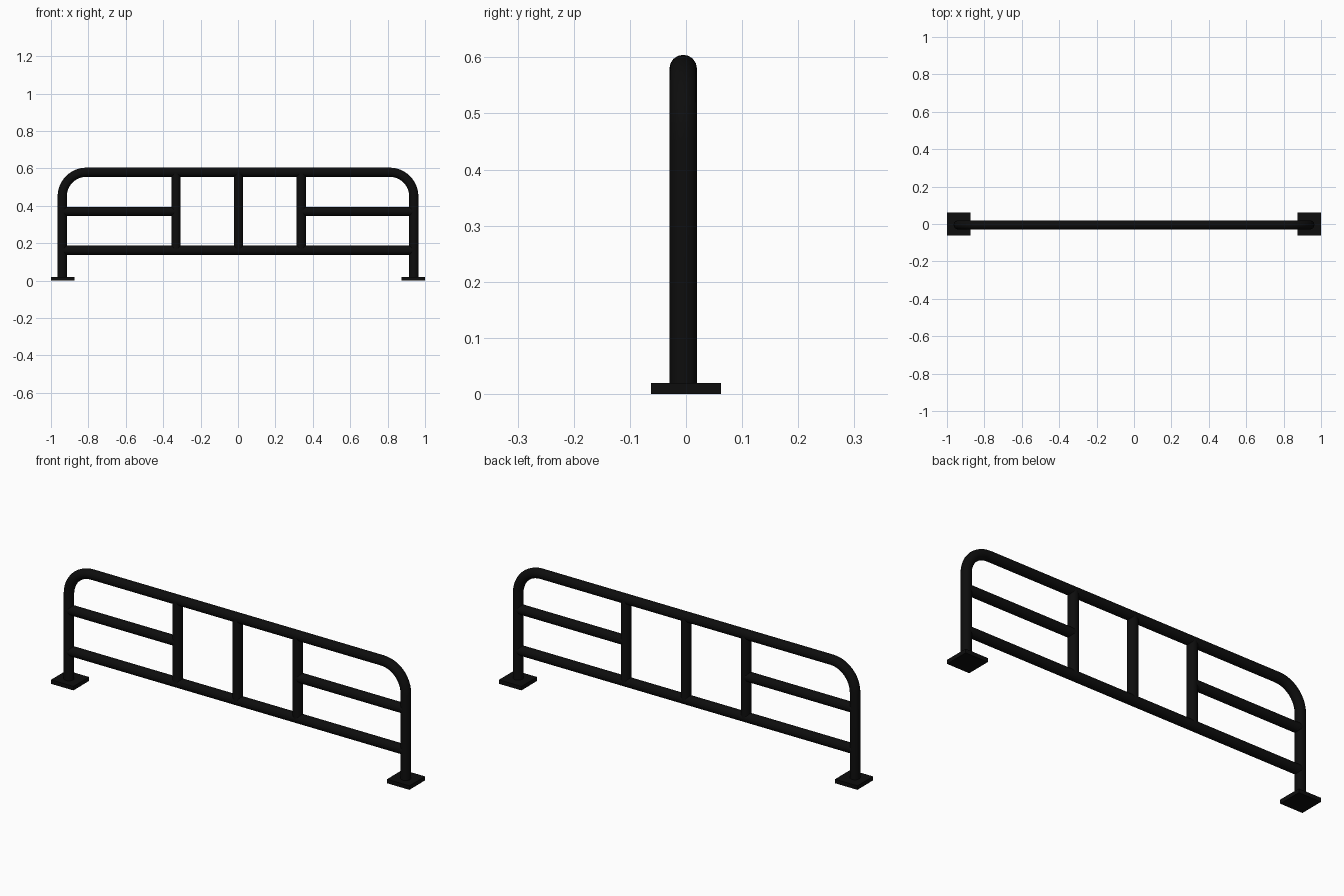
import bpy
from math import sin, cos, pi

if "Cube" in bpy.data.objects:
    bpy.data.objects.remove(bpy.data.objects["Cube"])

R = 0.0245            # tube radius
Y = -0.005            # tube centre plane
POST_X, TOP_Z, BEND = 0.94, 0.58, 0.13
LOW_Z, MID_Z = 0.163, 0.37
BAR_X, MID_X = 0.335, 0.003

black = bpy.data.materials.new("black_paint")
black.diffuse_color = (0.004, 0.004, 0.004, 1)
black.use_nodes = True
black.node_tree.nodes["Principled BSDF"].inputs["Base Color"].default_value = black.diffuse_color


def finish(obj, name):
    obj.name = name
    obj.data.materials.append(black)
    return obj


def tube(name, points):
    """Round tube swept along (x, z) points, converted to a smooth mesh."""
    curve = bpy.data.curves.new(name, 'CURVE')
    curve.dimensions = '3D'
    curve.bevel_depth = R
    curve.bevel_resolution = 6
    curve.use_fill_caps = True
    spline = curve.splines.new('POLY')
    spline.points.add(len(points) - 1)
    for p, (x, z) in zip(spline.points, points):
        p.co = (x, Y, z, 1)
    obj = bpy.data.objects.new(name, curve)
    bpy.context.collection.objects.link(obj)
    bpy.ops.object.select_all(action='DESELECT')
    obj.select_set(True)
    bpy.context.view_layer.objects.active = obj
    bpy.ops.object.convert(target='MESH')
    obj = bpy.context.object
    bpy.ops.object.shade_smooth_by_angle()
    return finish(obj, name)


# Bent outer hoop: two posts and the top rail
steps = 12
right = [(POST_X, 0.01)]
for i in range(steps + 1):
    a = i / steps * pi / 2
    right.append((POST_X - BEND + BEND * cos(a), TOP_Z - BEND + BEND * sin(a)))
tube("outer_hoop", right + [(-x, z) for x, z in reversed(right)])

# Lower rail
tube("lower_rail", [(-POST_X, LOW_Z), (POST_X, LOW_Z)])

# Upright bars
for name, x in (("left", -BAR_X), ("centre", 0), ("right", BAR_X)):
    tube(name + "_upright", [(x + MID_X, LOW_Z), (x + MID_X, TOP_Z)])

# Side rails and foot plates
for name, s in (("left", -1), ("right", 1)):
    tube(name + "_middle_rail", [(s * BAR_X + MID_X, MID_Z), (s * POST_X, MID_Z)])
    bpy.ops.mesh.primitive_cube_add(size=1, location=(s * 0.9375, 0, 0.01))
    plate = bpy.context.object
    plate.scale = (0.125, 0.125, 0.02)
    bpy.ops.object.transform_apply(location=False, rotation=False, scale=True)
    finish(plate, name + "_foot_plate")
